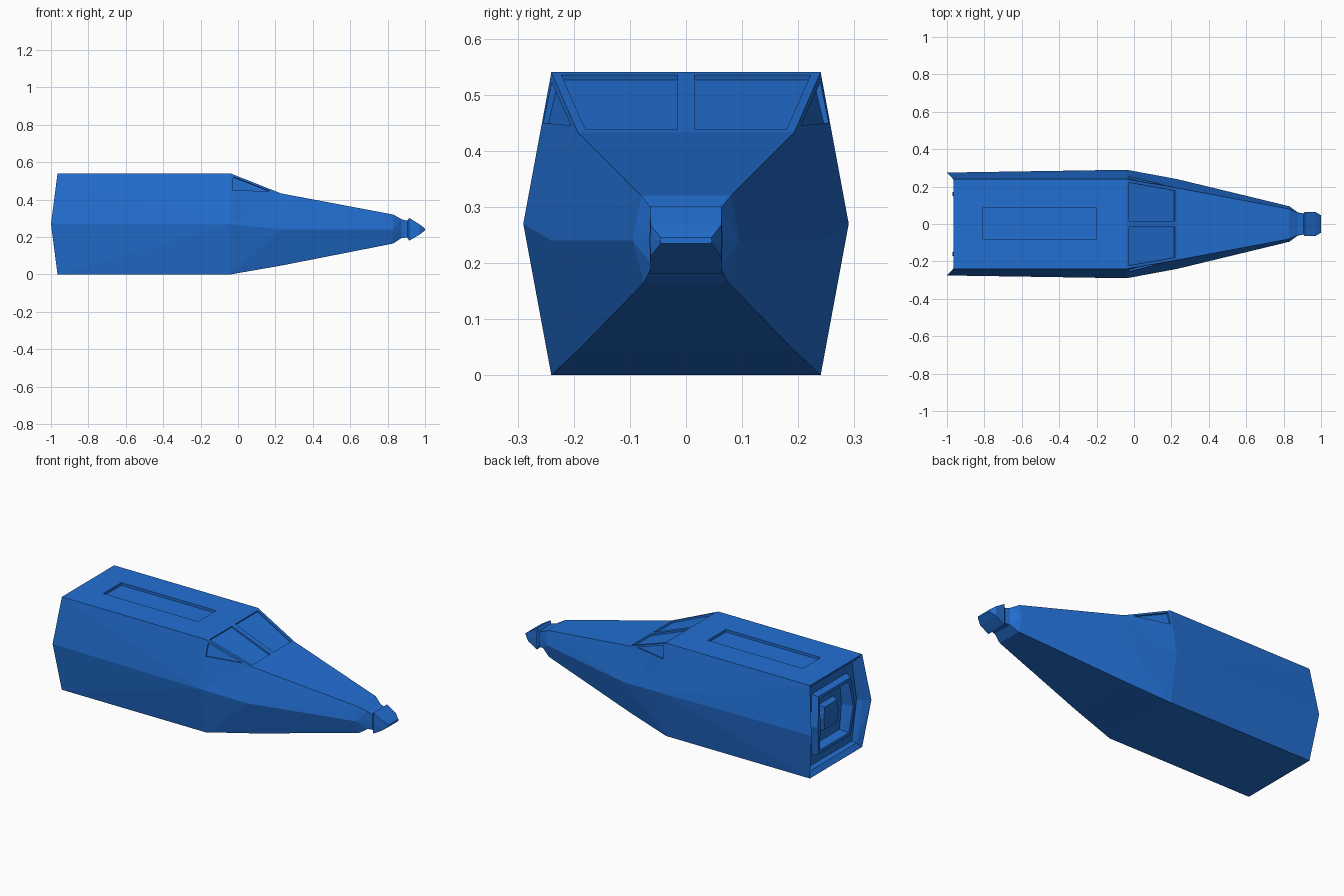
import bpy, bmesh
from mathutils import Vector

if "Cube" in bpy.data.objects:
    bpy.data.objects.remove(bpy.data.objects["Cube"])

blue = bpy.data.materials.new("blue_hull")
blue.diffuse_color = (0.016, 0.16, 0.65, 1)
blue.use_nodes = True
blue.node_tree.nodes["Principled BSDF"].inputs["Base Color"].default_value = blue.diffuse_color


def new_object(name, bm):
    bmesh.ops.recalc_face_normals(bm, faces=bm.faces)
    mesh = bpy.data.meshes.new(name)
    bm.to_mesh(mesh)
    bm.free()
    mesh.materials.append(blue)
    ob = bpy.data.objects.new(name, mesh)
    bpy.context.collection.objects.link(ob)
    return ob


def prism(name, pts, inward, depth):
    """Cutter that sinks a flat outline by depth along the inward direction."""
    n = Vector(inward).normalized()
    bm = bmesh.new()
    a = [bm.verts.new(Vector(p) - n * 0.03) for p in pts]
    b = [bm.verts.new(Vector(p) + n * depth) for p in pts]
    bm.faces.new(a)
    bm.faces.new(b[::-1])
    for i in range(len(pts)):
        j = (i + 1) % len(pts)
        bm.faces.new((a[i], b[i], b[j], a[j]))
    ob = new_object(name, bm)
    ob.hide_render = True
    return ob


# Stepped engine recess at the rear: scale, x at top/bottom, x at side corners
rear = [(0.24, -0.93, -0.935), (0.28, -0.90, -0.90), (0.52, -0.90, -0.90),
        (0.55, -0.955, -0.97), (0.62, -0.955, -0.97), (0.66, -0.92, -0.93),
        (0.87, -0.92, -0.93), (0.90, -0.945, -0.965), (1.0, -0.965, -1.0)]
# Section: x, x of side corner, top width/z, side width/z, bottom width/z
sections = [(x, xm, 0.24 * s, 0.27 + 0.27 * s, 0.275 * s, 0.27, 0.24 * s, 0.27 - 0.27 * s)
            for s, x, xm in rear]
# Cabin, tapering bonnet, neck and wedge nose tip
sections += [
    (-0.04, -0.04, 0.24, 0.54, 0.29, 0.27, 0.24, 0.0),
    (0.23, 0.23, 0.193, 0.433, 0.24, 0.24, 0.19, 0.047),
    (0.83, 0.83, 0.08, 0.32, 0.095, 0.24, 0.075, 0.165),
    (0.875, 0.875, 0.06, 0.295, 0.062, 0.24, 0.06, 0.195),
    (0.905, 0.905, 0.055, 0.287, 0.056, 0.24, 0.055, 0.197),
    (0.915, 0.915, 0.063, 0.302, 0.065, 0.24, 0.063, 0.18),
    (0.97, 0.97, 0.063, 0.268, 0.064, 0.24, 0.063, 0.212),
    (1.0, 1.0, 0.045, 0.245, 0.046, 0.24, 0.045, 0.235),
]

# Hull lofted through six-sided sections
bm = bmesh.new()
rings = []
for x, xm, wt, zt, wm, zm, wb, zb in sections:
    rings.append([bm.verts.new(p) for p in (
        (x, wt, zt), (xm, wm, zm), (x, wb, zb),
        (x, -wb, zb), (xm, -wm, zm), (x, -wt, zt))])
for a, b in zip(rings, rings[1:]):
    for i in range(6):
        j = (i + 1) % 6
        bm.faces.new((a[i], a[j], b[j], b[i]))
for r in (rings[0], rings[-1]):
    bm.faces.new((r[0], r[1], r[4], r[5]))
    bm.faces.new((r[1], r[2], r[3], r[4]))
bmesh.ops.triangulate(bm, faces=[f for f in bm.faces if len(f.verts) == 4])
hull = new_object("hull", bm)


def screen_z(x):
    return 0.54 - (x + 0.04) * 0.107 / 0.27


# Roof hatch recess
cutters = [prism("roof_hatch_cutter",
                 [(-0.81, -0.08, 0.54), (-0.20, -0.08, 0.54),
                  (-0.20, 0.085, 0.54), (-0.81, 0.085, 0.54)], (0, 0, -1), 0.015)]
# Windscreen panes and side windows, mirrored left and right
for s in (1, -1):
    pane = [(-0.028, 0.015), (-0.028, 0.222), (0.218, 0.179), (0.218, 0.015)]
    cutters.append(prism("windscreen_cutter",
                         [(x, s * y, screen_z(x)) for x, y in pane],
                         (-0.107, 0, -0.27), 0.01))
    tri = [(-0.025, 0.238, 0.522), (-0.03, 0.255, 0.45), (0.173, 0.205, 0.445)]
    cutters.append(prism("side_window_cutter", [(x, s * y, z) for x, y, z in tri],
                         (-0.018, -s * 0.073, -0.0135), 0.01))

bpy.context.view_layer.objects.active = hull
for c in cutters:
    mod = hull.modifiers.new("recess", 'BOOLEAN')
    mod.operation = 'DIFFERENCE'
    mod.solver = 'EXACT'
    mod.object = c
    bpy.ops.object.modifier_apply(modifier=mod.name)
    bpy.data.objects.remove(c)
